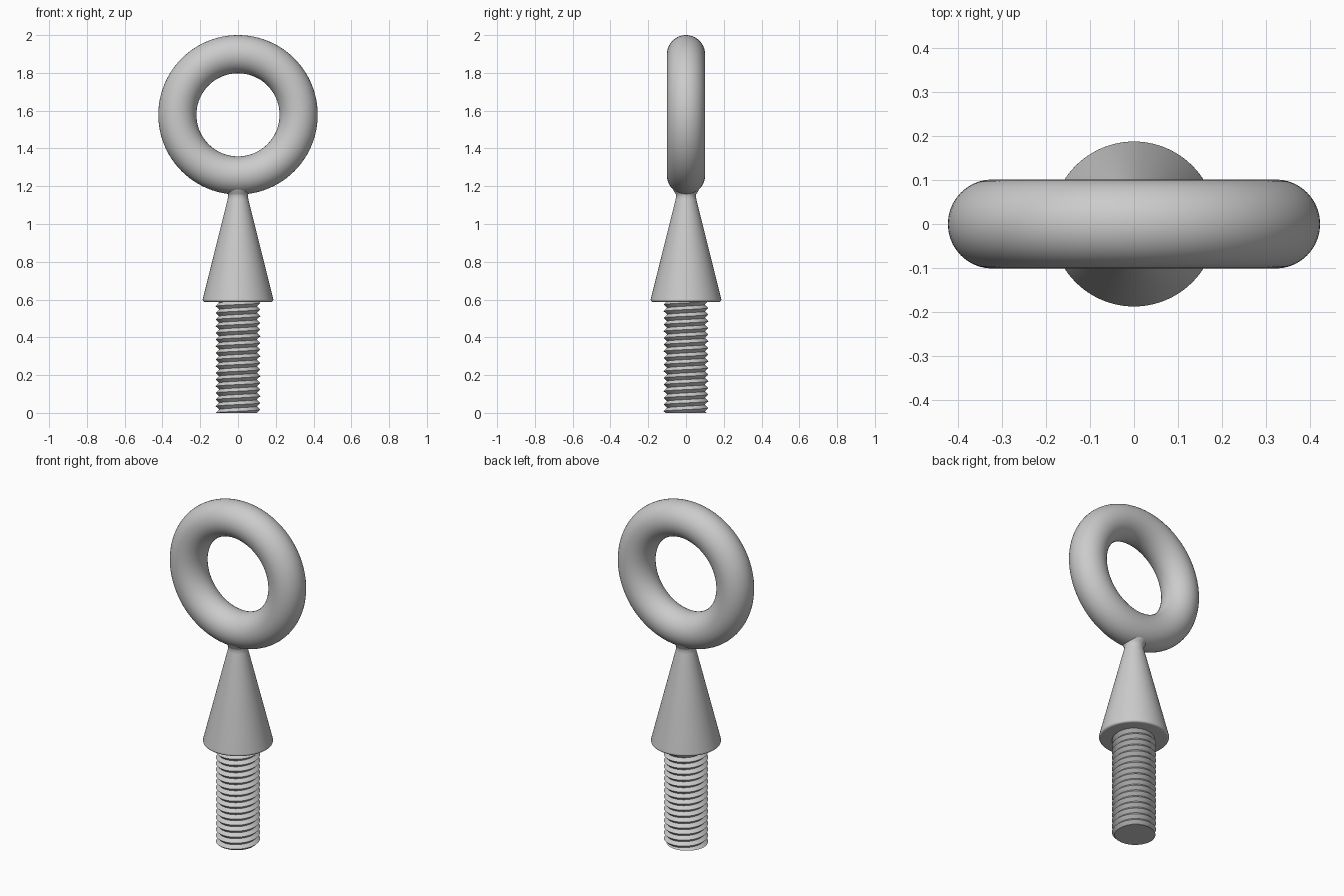
import bpy, bmesh, math

cube = bpy.data.objects.get("Cube")
if cube:
    bpy.data.objects.remove(cube, do_unlink=True)

# One grey metal for the whole bolt
GREY = (0.6, 0.6, 0.6, 1)
metal = bpy.data.materials.new("grey metal")
metal.use_nodes = True
metal.diffuse_color = GREY
metal.node_tree.nodes["Principled BSDF"].inputs["Base Color"].default_value = GREY


def finish(obj, angle):
    obj.data.materials.clear()
    obj.data.materials.append(metal)
    bpy.ops.object.select_all(action="DESELECT")
    obj.select_set(True)
    bpy.context.view_layer.objects.active = obj
    bpy.ops.object.shade_smooth_by_angle(angle=math.radians(angle))


def make_object(name, bm, angle):
    bmesh.ops.recalc_face_normals(bm, faces=bm.faces)
    mesh = bpy.data.meshes.new(name)
    bm.to_mesh(mesh)
    bm.free()
    obj = bpy.data.objects.new(name, mesh)
    bpy.context.collection.objects.link(obj)
    finish(obj, angle)


def lathe(name, profile, steps, angle):
    bm = bmesh.new()
    verts = [bm.verts.new((r, 0, z)) for r, z in profile]
    edges = [bm.edges.new(pair) for pair in zip(verts, verts[1:])]
    bmesh.ops.spin(bm, geom=verts + edges, cent=(0, 0, 0), axis=(0, 0, 1),
                   angle=math.tau, steps=steps)
    bmesh.ops.remove_doubles(bm, verts=bm.verts, dist=1e-5)
    make_object(name, bm, angle)


def threaded_rod(name, root, crest, height, turns, steps):
    pitch = height / turns
    rows = 4  # rows per turn: root, flank, crest, flank
    bm = bmesh.new()
    grid = []
    for k in range(-rows, turns * rows + 1):
        line = []
        for i in range(steps + 1):
            t = i / steps
            z = min(max(pitch * (k / rows + t), 0), height)
            phase = (z / pitch - t) % 1
            r = root + (crest - root) * (1 - abs(2 * phase - 1))
            a = math.tau * t
            line.append(bm.verts.new((r * math.cos(a), r * math.sin(a), z)))
        grid.append(line)
    for low, high in zip(grid, grid[1:]):
        for i in range(steps):
            bm.faces.new((low[i], low[i + 1], high[i + 1], high[i]))
    # Weld each turn to the next, then close both ends
    bmesh.ops.remove_doubles(bm, verts=bm.verts, dist=1e-5)
    bmesh.ops.holes_fill(bm, edges=[e for e in bm.edges if e.is_boundary], sides=0)
    make_object(name, bm, 35)


# Lifting ring
bpy.ops.mesh.primitive_torus_add(major_radius=0.321, minor_radius=0.101,
                                 major_segments=96, minor_segments=40,
                                 location=(0, 0, 1.578),
                                 rotation=(math.pi / 2, 0, 0))
ring = bpy.context.object
ring.name = "ring"
finish(ring, 60)

# Tapered collar with a rounded lower rim and a small flare at the neck
rim = 0.012
collar = [(0, 0.587)]
for s in range(7):
    a = -math.pi / 2 + s * math.radians(104) / 6
    collar.append((0.175 + rim * math.cos(a), 0.599 + rim * math.sin(a)))
collar += [(0.055, 1.13), (0.052, 1.15), (0.055, 1.16), (0.064, 1.172),
           (0.07, 1.19), (0, 1.2)]
lathe("collar", collar, 96, 50)

# Screw shank
threaded_rod("threaded_shank", 0.1, 0.118, 0.6, 17, 64)
